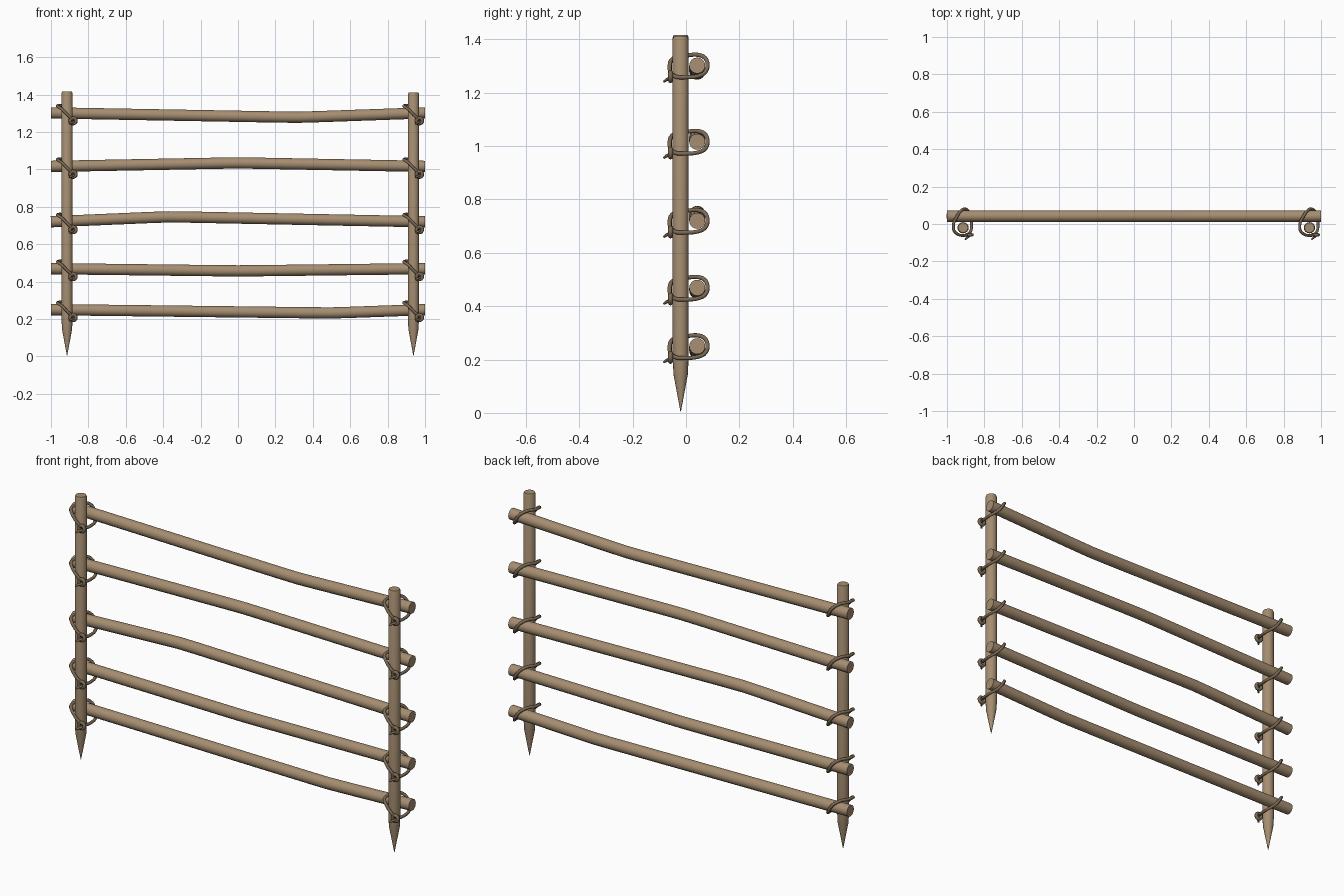
import bpy, bmesh, math
from mathutils import Vector

if "Cube" in bpy.data.objects:
    bpy.data.objects.remove(bpy.data.objects["Cube"])


def material(name, rgb):
    m = bpy.data.materials.new(name)
    m.diffuse_color = (*rgb, 1)
    m.use_nodes = True
    m.node_tree.nodes["Principled BSDF"].inputs["Base Color"].default_value = m.diffuse_color
    return m


WOOD = material("tan wood", (0.38, 0.27, 0.165))
ROPE = material("brown twine", (0.20, 0.145, 0.09))


def tube(bm, points, radii, sides, closed=False):
    """Sweep a round section along a path."""
    pts = [Vector(p) for p in points]
    n = len(pts)
    rings = []
    normal = None
    for i, p in enumerate(pts):
        a = pts[(i - 1) % n] if closed else pts[max(i - 1, 0)]
        b = pts[(i + 1) % n] if closed else pts[min(i + 1, n - 1)]
        t = (b - a).normalized()
        ref = normal if normal else (Vector((0, 1, 0)) if abs(t.y) < 0.8 else Vector((0, 0, 1)))
        u = (ref - t * ref.dot(t)).normalized()
        normal = u
        v = t.cross(u)
        angles = [2 * math.pi * k / sides for k in range(sides)]
        rings.append([bm.verts.new(p + radii[i] * (u * math.cos(q) + v * math.sin(q))) for q in angles])
    pairs = list(zip(rings, rings[1:]))
    if closed:
        # join the last ring to the first with the closest twist
        last = rings[-1]
        shift = min(range(sides), key=lambda s: sum(
            (last[k].co - rings[0][(k + s) % sides].co).length for k in range(sides)))
        pairs.append((last, [rings[0][(k + shift) % sides] for k in range(sides)]))
    else:
        bm.faces.new(rings[0])
        bm.faces.new(rings[-1])
    for r, s in pairs:
        for k in range(sides):
            j = (k + 1) % sides
            bm.faces.new((r[k], r[j], s[j], s[k]))


def finish(bm, name, mat, angle=40):
    bmesh.ops.recalc_face_normals(bm, faces=bm.faces)
    mesh = bpy.data.meshes.new(name)
    bm.to_mesh(mesh)
    bm.free()
    ob = bpy.data.objects.new(name, mesh)
    bpy.context.collection.objects.link(ob)
    mesh.materials.append(mat)
    bpy.ops.object.select_all(action='DESELECT')
    ob.select_set(True)
    bpy.context.view_layer.objects.active = ob
    bpy.ops.object.shade_smooth_by_angle(angle=math.radians(angle))


def smooth_loop(pts, steps=3):
    """Catmull-Rom points through a closed loop."""
    p = [Vector(q) for q in pts]
    n, out = len(p), []
    for i in range(n):
        a, b, c, d = p[i - 1], p[i], p[(i + 1) % n], p[(i + 2) % n]
        for s in range(steps):
            t = s / steps
            out.append(0.5 * (2 * b + (c - a) * t + (2 * a - 5 * b + 4 * c - d) * t * t
                              + (3 * b - a - 3 * c + d) * t ** 3))
    return out


# pointed posts
POSTS = {"left": (-0.914, 1.416), "right": (0.938, 1.411)}
for side, (x, top) in POSTS.items():
    bm = bmesh.new()
    zs = [0.005, 0.145, 0.21, top - 0.009, top]
    tube(bm, [(x, -0.02, z) for z in zs], [0.001, 0.027, 0.03, 0.03, 0.026], 16)
    finish(bm, side + "_post", WOOD)

# slightly bent rails: end height, bend position, bend height
RAILS = [(0.25, 0.5, 0.232), (0.469, 0.0, 0.457), (0.72, -0.37, 0.747),
         (1.016, 0.0, 1.035), (1.302, 0.32, 1.278)]
RAIL_Y = 0.042
for i, (z, bx, bz) in enumerate(RAILS):
    bm = bmesh.new()
    pts = [(-1, RAIL_Y, z)]
    for off in (-0.1, 0, 0.1):
        end = (bx + off + 1) if off < 0 else (1 - bx - off)
        span = (bx + 1) if off < 0 else (1 - bx)
        ease = 0.97 if off == 0 else 1
        pts.append((bx + off, RAIL_Y, z + (bz - z) * ease * end / span))
    pts.append((1, RAIL_Y, z))
    tube(bm, pts, [0.03] * len(pts), 16)
    finish(bm, "rail_%d" % (i + 1), WOOD)

# twine lashings: a slanted loop round post and rail, a knot and a loose tail
LOOP = [(-0.049, -0.035, 0.034), (-0.024, -0.057, 0.017), (0, -0.061, -0.008),
        (0.024, -0.057, -0.030), (0.042, -0.035, -0.043), (0.046, 0, -0.044),
        (0.043, 0.035, -0.042), (0.03, 0.066, -0.031), (0.014, 0.080, -0.008),
        (-0.002, 0.078, 0.018), (-0.018, 0.064, 0.034), (-0.034, 0.038, 0.041),
        (-0.050, 0.005, 0.038)]
TAIL = [(0.040, -0.052, -0.044), (0.032, -0.066, -0.050), (0.020, -0.074, -0.054),
        (0.012, -0.083, -0.060)]
for side, (x, top) in POSTS.items():
    for i, rail in enumerate(RAILS):
        o = Vector((x, 0, rail[0]))
        bm = bmesh.new()
        loop = [o + p for p in smooth_loop(LOOP)]
        tube(bm, loop, [0.008] * len(loop), 8, closed=True)
        c = o + Vector((0.032, -0.058, -0.042))
        knot = [c + Vector((0.016 * math.cos(a), 0, 0.016 * math.sin(a)))
                for a in [2 * math.pi * k / 14 for k in range(14)]]
        tube(bm, knot, [0.009] * 14, 8, closed=True)
        tube(bm, [o + Vector(p) for p in TAIL], [0.006, 0.006, 0.006, 0.004], 8)
        finish(bm, "%s_lashing_%d" % (side, i + 1), ROPE, 60)
